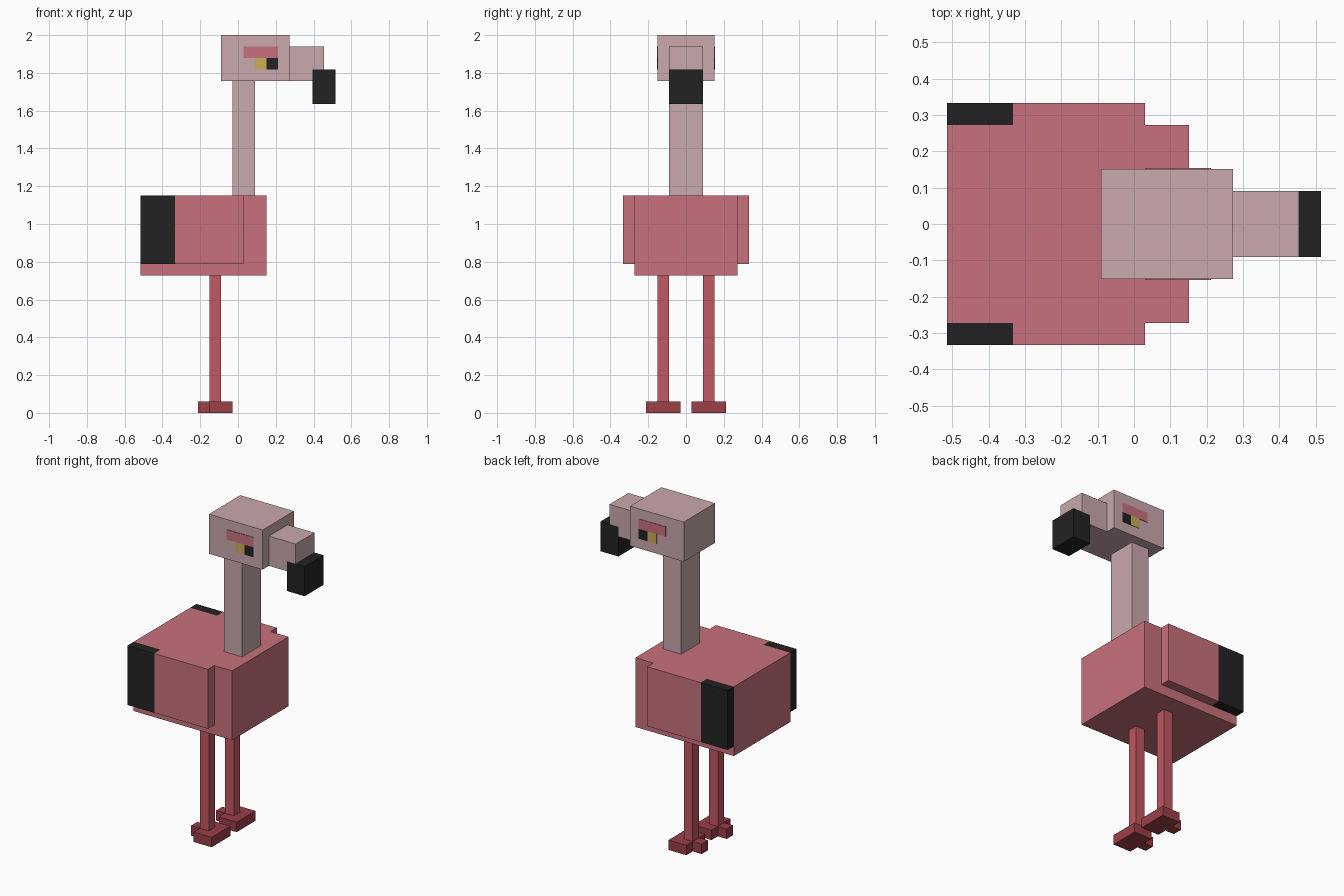
import bpy
import bmesh
from mathutils import Vector

default = bpy.data.objects.get("Cube")
if default:
    bpy.data.objects.remove(default, do_unlink=True)

U = 2 / 33          # one block unit: the bird stands 33 units tall


def material(name, rgb):
    """Flat material from 0-255 display colour."""
    lin = [((c / 255 + 0.055) / 1.055) ** 2.4 for c in rgb]
    mat = bpy.data.materials.new(name)
    mat.use_nodes = True
    mat.diffuse_color = (*lin, 1)
    bsdf = mat.node_tree.nodes["Principled BSDF"]
    bsdf.inputs["Base Color"].default_value = (*lin, 1)
    bsdf.inputs["Roughness"].default_value = 0.9
    return mat


PINK = material("feather pink", (201, 113, 124))
PALE = material("pale pink", (202, 169, 173))
LEG = material("leg red", (194, 88, 99))
FOOT = material("foot dark red", (156, 63, 73))
BLACK = material("black", (34, 34, 34))
YELLOW = material("eye yellow", (203, 172, 90))


def finish(name, bm, *mats):
    bmesh.ops.recalc_face_normals(bm, faces=bm.faces)
    mesh = bpy.data.meshes.new(name)
    bm.to_mesh(mesh)
    bm.free()
    for mat in mats:
        mesh.materials.append(mat)
    obj = bpy.data.objects.new(name, mesh)
    bpy.context.collection.objects.link(obj)
    return obj


def prism(points, direction):
    """Extrude a flat outline (in units) along a direction."""
    bm = bmesh.new()
    face = bm.faces.new([bm.verts.new(Vector(p) * U) for p in points])
    new = bmesh.ops.extrude_face_region(bm, geom=[face])["geom"]
    verts = [v for v in new if isinstance(v, bmesh.types.BMVert)]
    bmesh.ops.translate(bm, verts=verts, vec=Vector(direction) * U)
    return bm


def block(x, y, z):
    """Box between (min, max) pairs, in units."""
    outline = [(x[0], y[0], z[0]), (x[1], y[0], z[0]),
               (x[1], y[1], z[0]), (x[0], y[1], z[0])]
    return prism(outline, (0, 0, z[1] - z[0]))


# Body, neck and head
finish("body", block((-8.5, 2.5), (-4.5, 4.5), (12, 19)), PINK)
finish("neck", block((-0.5, 1.5), (-1.5, 1.5), (19, 29)), PALE)
finish("head", block((-1.5, 4.5), (-2.5, 2.5), (29, 33)), PALE)

# Beak, notched underneath to seat the black tip
beak_side = [(4.5, 29), (6.5, 29), (6.5, 30), (7.5, 30), (7.5, 32), (4.5, 32)]
finish("beak", prism([(x, -1.5, z) for x, z in beak_side], (0, 3, 0)), PALE)
finish("beak_tip", block((6.5, 8.5), (-1.5, 1.5), (27, 30)), BLACK)

for side, s in (("left", 1), ("right", -1)):
    def span(a, b):
        return tuple(sorted((a * s, b * s)))

    # Wing with black rear feathers
    bm = block((-8.5, 0.5), span(4.5, 5.5), (13, 19))
    cut = -5.5 * U
    bmesh.ops.bisect_plane(bm, geom=bm.verts[:] + bm.edges[:] + bm.faces[:],
                           plane_co=(cut, 0, 0), plane_no=(1, 0, 0))
    for f in bm.faces:
        f.material_index = int(f.calc_center_median().x < cut)
    finish(side + "_wing", bm, PINK, BLACK)

    # Eye and brow plates
    plate = span(2.5, 2.55)
    finish(side + "_brow", block((0.5, 3.5), plate, (31, 32)), PINK)
    finish(side + "_eye", block((1.5, 2.5), plate, (30, 31)), YELLOW)
    finish(side + "_pupil", block((2.5, 3.5), plate, (30, 31)), BLACK)

    # Leg and foot with a back toe
    finish(side + "_leg", block((-2.5, -1.5), span(1.5, 2.5), (1, 12)), LEG)
    sole = [(-3.5, 1.5), (-2.5, 1.5), (-2.5, 0.5), (-0.5, 0.5),
            (-0.5, 3.5), (-2.5, 3.5), (-2.5, 2.5), (-3.5, 2.5)]
    finish(side + "_foot", prism([(x, y * s, 0) for x, y in sole], (0, 0, 1)), FOOT)
